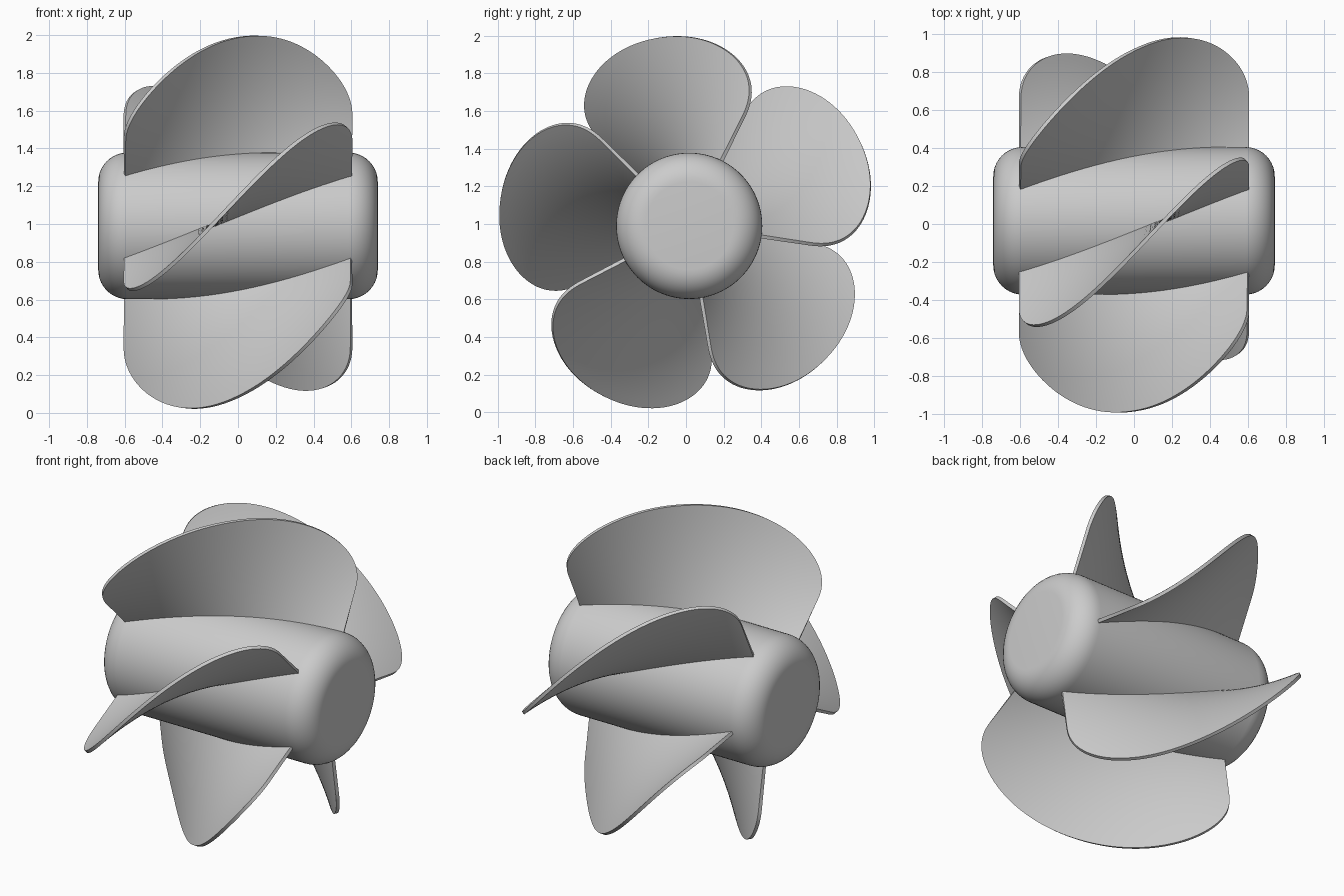
import bpy, bmesh
from math import sin, cos, pi, radians

if "Cube" in bpy.data.objects:
    bpy.data.objects.remove(bpy.data.objects["Cube"])

CY, CZ = 0.017, 0.99          # axis position (axis runs along x)
HUB_R, HUB_L, FILLET = 0.388, 0.74, 0.155
HALF, TWIST = 0.6, radians(36)


def finish(bm, name):
    bmesh.ops.recalc_face_normals(bm, faces=bm.faces)
    me = bpy.data.meshes.new(name)
    bm.to_mesh(me)
    bm.free()
    ob = bpy.data.objects.new(name, me)
    bpy.context.collection.objects.link(ob)
    ob.location = (0, CY, CZ)
    bpy.ops.object.select_all(action='DESELECT')
    ob.select_set(True)
    bpy.context.view_layer.objects.active = ob
    return ob


# Hub: rounded cylinder spun around x
def hub():
    bm = bmesh.new()
    half = [(HUB_L - FILLET + FILLET * cos(a), HUB_R - FILLET + FILLET * sin(a))
            for a in [i * pi / 20 for i in range(11)]]
    prof = half + [(-x, r) for x, r in reversed(half)]
    n = 96
    rings = [[bm.verts.new((x, r * cos(2 * pi * k / n), r * sin(2 * pi * k / n)))
              for k in range(n)] for x, r in prof]
    for a, b in zip(rings, rings[1:]):
        for k in range(n):
            bm.faces.new((a[k], a[(k + 1) % n], b[(k + 1) % n], b[k]))
    bm.faces.new(rings[0])
    bm.faces.new(rings[-1])
    finish(bm, "hub")
    bpy.ops.object.shade_smooth_by_angle(angle=radians(30))


# Blade: helical sheet with a rounded outline, thickened
def blade(index, centre):
    bm = bmesh.new()
    nu, nv, p = 64, 16, 2 / 2.2
    cols = []
    for i in range(nu + 1):
        t = -pi / 2 + pi * i / nu
        x = HALF * abs(sin(t)) ** p * (1 if t > 0 else -1)
        rim = 0.645 + 0.367 * max(cos(t), 0) ** p
        th = centre - TWIST * x / HALF
        col = []
        for j in range(nv + 1):
            r = 0.34 + (rim - 0.34) * j / nv
            col.append(bm.verts.new((x, r * cos(th), r * sin(th))))
        cols.append(col)
    for a, b in zip(cols, cols[1:]):
        for j in range(nv):
            bm.faces.new((a[j], a[j + 1], b[j + 1], b[j]))
    ob = finish(bm, f"blade_{index}")
    mod = ob.modifiers.new("thickness", 'SOLIDIFY')
    mod.thickness = 0.02
    mod.offset = 0
    bpy.ops.object.modifier_apply(modifier=mod.name)
    bpy.ops.object.shade_smooth_by_angle(angle=radians(30))


hub()
for k in range(5):
    blade(k + 1, radians(99.5 + 72 * k))
